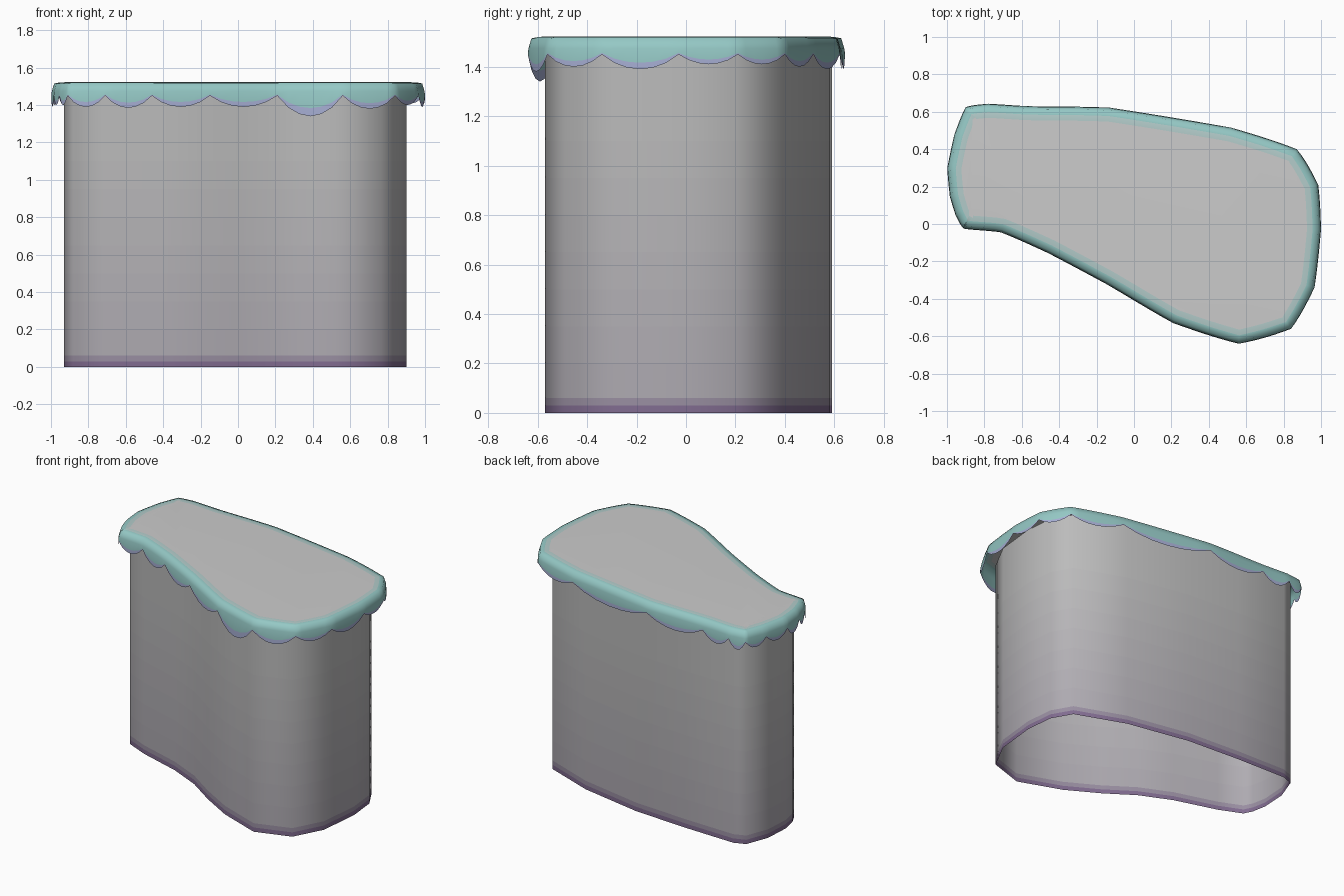
import bpy, math
from mathutils import Vector

if "Cube" in bpy.data.objects:
    bpy.data.objects.remove(bpy.data.objects["Cube"])

# Tooth boundaries around the rim: x, y, and how low the following tooth hangs
TEETH = [(-.91, -.025, 1.39), (-.71, -.045, 1.385), (-.46, -.155, 1.39), (-.15, -.32, 1.39),
         (.21, -.53, 1.34), (.56, -.64, 1.38), (.84, -.56, 1.40), (.965, -.34, 1.39),
         (1.0, -.03, 1.41), (.985, .21, 1.41), (.87, .40, 1.40), (.52, .515, 1.39),
         (-.13, .622, 1.39), (-.57, .63, 1.39),
         (-.78, .643, 1.39), (-.90, .625, 1.40), (-.96, .48, 1.40), (-.998, .30, 1.39),
         (-.985, .15, 1.40), (-.955, .05, 1.40)]
# Wall footprint
BODY = [(-.88, .06), (-.72, -.01), (-.42, -.10), (-.20, -.20), (0, -.335), (.22, -.46),
        (.52, -.57), (.765, -.49), (.87, -.29), (.90, 0), (.88, .20), (.80, .34), (.45, .47),
        (0, .555), (-.4, .58), (-.78, .59), (-.86, .56), (-.92, .4), (-.93, .22), (-.91, .12)]
STEPS = 6


def material(name, rgb):
    m = bpy.data.materials.new(name)
    m.diffuse_color = (*rgb, 1)
    m.use_nodes = True
    m.node_tree.nodes["Principled BSDF"].inputs["Base Color"].default_value = m.diffuse_color
    return m


def loft(name, rings, mats, cap=False, angle=60):
    """Join equal rings with quads; mats gives one material per band (and cap)."""
    n = len(rings[0])
    verts = [p for r in rings for p in r]
    faces, idx = [], []
    for k in range(len(rings) - 1):
        for i in range(n):
            j = (i + 1) % n
            faces.append((k*n + i, k*n + j, (k+1)*n + j, (k+1)*n + i))
            idx.append(k)
    if cap:
        faces.append(tuple(range((len(rings) - 1)*n, len(rings)*n)))
        idx.append(len(rings) - 1)
    me = bpy.data.meshes.new(name)
    me.from_pydata(verts, [], faces)
    for m in mats:
        me.materials.append(m)
    me.polygons.foreach_set("material_index", idx)
    ob = bpy.data.objects.new(name, me)
    bpy.context.collection.objects.link(ob)
    bpy.ops.object.select_all(action='DESELECT')
    ob.select_set(True)
    bpy.context.view_layer.objects.active = ob
    bpy.ops.object.shade_smooth_by_angle(angle=math.radians(angle))
    return ob


def inset(pts, d):
    out = []
    for i, p in enumerate(pts):
        t = (pts[(i + 1) % len(pts)] - pts[i - 1]).normalized()
        out.append(p + Vector((-t.y, t.x)) * d)
    return out


def ring(pts, z):
    return [(p.x, p.y, z) for p in pts]


# Rim outline and scalloped lower edge
outline, low = [], []
N = len(TEETH)
for i in range(N):
    a, b, c, d = (Vector(TEETH[(i + k) % N][:2]) for k in (-1, 0, 1, 2))
    for s in range(STEPS):
        t = s / STEPS
        smooth = .5 * (2*b + (c - a)*t + (2*a - 5*b + 4*c - d)*t*t + (3*b - a - 3*c + d)*t**3)
        outline.append(smooth.lerp(b.lerp(c, t), .7))
        low.append(1.45 - (1.45 - TEETH[i][2]) * math.sin(math.pi * t) ** .8)

# Stone wall, open underneath, fading from purple base to grey
body = [Vector(p) for p in BODY]
heights = [0, .03, .06, .2, .35, .5, .65, .8, .95, 1.1, 1.5]
base, stone = Vector((.22, .15, .28)), Vector((.5, .5, .5))
fade = [0, .35, .72, .76, .8, .84, .88, .92, .96, 1]
loft("cliff_wall", [ring(body, z) for z in heights],
     [material(f"stone_{i}", base.lerp(stone, f)) for i, f in enumerate(fade)])

# Grass skirt with hanging teeth, rolling over into the flat top
teal = material("teal_grass", (.30, .58, .56))
pale = material("pale_grass", (.45, .60, .59))
blue = material("blue_tips", (.38, .42, .65))
top_grey = material("top_grey", (.58, .58, .58))
edge = [(p.x, p.y, z) for p, z in zip(outline, low)]
tips = [(p.x, p.y, z + (1.465 - z) * .35) for p, z in zip(outline, low)]
loft("grass_top", [edge, tips, ring(inset(outline, .003), 1.475), ring(inset(outline, .015), 1.515),
                   ring(inset(outline, .045), 1.521), ring(inset(outline, .075), 1.522)],
     [blue, teal, teal, teal, pale, top_grey], cap=True, angle=85)
